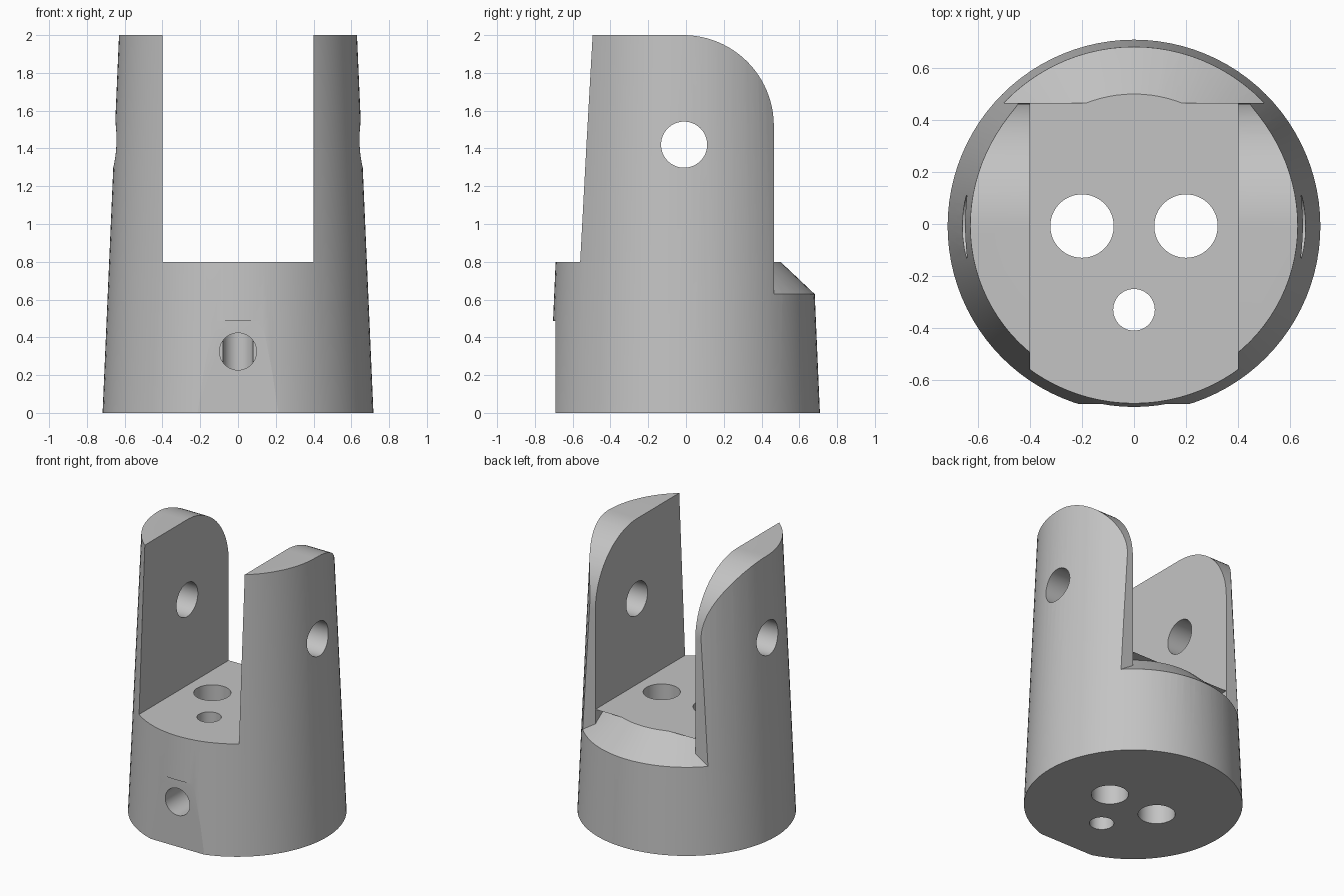
import bpy, bmesh, math
from mathutils import Matrix, Vector

if "Cube" in bpy.data.objects:
    bpy.data.objects.remove(bpy.data.objects["Cube"], do_unlink=True)

CY = -0.008          # y of the body axis
SEG = 96

grey = bpy.data.materials.new("plain grey")
grey.use_nodes = True
grey.diffuse_color = (0.55, 0.55, 0.55, 1)
grey.node_tree.nodes["Principled BSDF"].inputs["Base Color"].default_value = (0.55, 0.55, 0.55, 1)


def add_object(name, bm):
    bmesh.ops.recalc_face_normals(bm, faces=bm.faces)
    mesh = bpy.data.meshes.new(name)
    bm.to_mesh(mesh)
    bm.free()
    mesh.materials.append(grey)
    obj = bpy.data.objects.new(name, mesh)
    bpy.context.collection.objects.link(obj)
    return obj


def frustum(name, r1, r2, start, end, seg=SEG):
    """Round solid running from start to end."""
    a, b = Vector(start), Vector(end)
    turn = (b - a).to_track_quat('Z', 'Y').to_matrix().to_4x4()
    bm = bmesh.new()
    bmesh.ops.create_cone(bm, cap_ends=True, segments=seg, radius1=r1, radius2=r2,
                          depth=(b - a).length, matrix=Matrix.Translation((a + b) / 2) @ turn)
    return add_object(name, bm)


def prism(name, profile, half_width):
    """Side profile of (y, z) points, extruded across x."""
    bm = bmesh.new()
    face = bm.faces.new([bm.verts.new((-half_width, y, z)) for y, z in profile])
    new = bmesh.ops.extrude_face_region(bm, geom=[face])["geom"]
    bmesh.ops.translate(bm, vec=(2 * half_width, 0, 0),
                        verts=[v for v in new if isinstance(v, bmesh.types.BMVert)])
    return add_object(name, bm)


def cut(target, cutter, keep=False):
    """Subtract the cutter and bake the result."""
    mod = target.modifiers.new("cut", 'BOOLEAN')
    mod.operation = 'DIFFERENCE'
    mod.solver = 'EXACT'
    mod.object = cutter
    graph = bpy.context.evaluated_depsgraph_get()
    mesh = bpy.data.meshes.new_from_object(target.evaluated_get(graph))
    target.modifiers.clear()
    target.data = mesh
    if not keep:
        bpy.data.objects.remove(cutter, do_unlink=True)


# Tapered round body
body = frustum("clevis_body", 0.717, 0.63, (0, CY, 0), (0, CY, 2))

# Slot between the two arms
cut(body, prism("slot_cutter", [(-1, 0.8), (1, 0.8), (1, 2.2), (-1, 2.2)], 0.4))

# Back relief with rounded arm tops, leaving a conical chamfer on the base
R, back, low = 0.48, 0.465, 0.6
arc = [(back - R + R * math.cos(t), 2 - R + R * math.sin(t))
       for t in (math.pi / 2 * i / 24 for i in range(25))]
relief = prism("back_relief_cutter",
               [(back, low)] + arc + [(back - R, 2.2), (1, 2.2), (1, low)], 1)
inner = prism("chamfer_cutter", [(0, low), (1, low), (1, 0.9), (0, 0.9)], 0.4)
chamfer = frustum("chamfer_cone", 0.508 + 0.265, 0.508, (0, CY, 0.55), (0, CY, 0.8))
core = prism("floor_guard", [(-0.1, 0.8), (1.1, 0.8), (1.1, 1), (-0.1, 1)], 0.5)
cut(relief, chamfer, keep=True)
cut(inner, core)
cut(inner, chamfer)
cut(body, relief)
cut(body, inner)

# Shallow flat on the lower front
cut(body, prism("front_flat_cutter", [(-1, -0.1), (-0.692, -0.1), (-0.692, 0.487), (-1, 0.487)], 0.5))

# Pivot hole across both arms
cut(body, frustum("pivot_hole", 0.122, 0.122, (-1, -0.01, 1.42), (1, -0.01, 1.42), 64))

# Vertical holes through the base
for x, y, r in ((-0.2, CY, 0.122), (0.2, CY, 0.122), (0, -0.33, 0.08)):
    cut(body, frustum("base_hole", r, r, (x, y, -0.2), (x, y, 1), 64))

# Blind screw hole in the front flat
cut(body, frustum("screw_hole", 0.098, 0.098, (0, -1, 0.325), (0, -0.33, 0.325), 64))

# Smooth curves with crisp edges
bpy.ops.object.select_all(action='DESELECT')
body.select_set(True)
bpy.context.view_layer.objects.active = body
bpy.ops.object.shade_smooth_by_angle(angle=math.radians(10))
